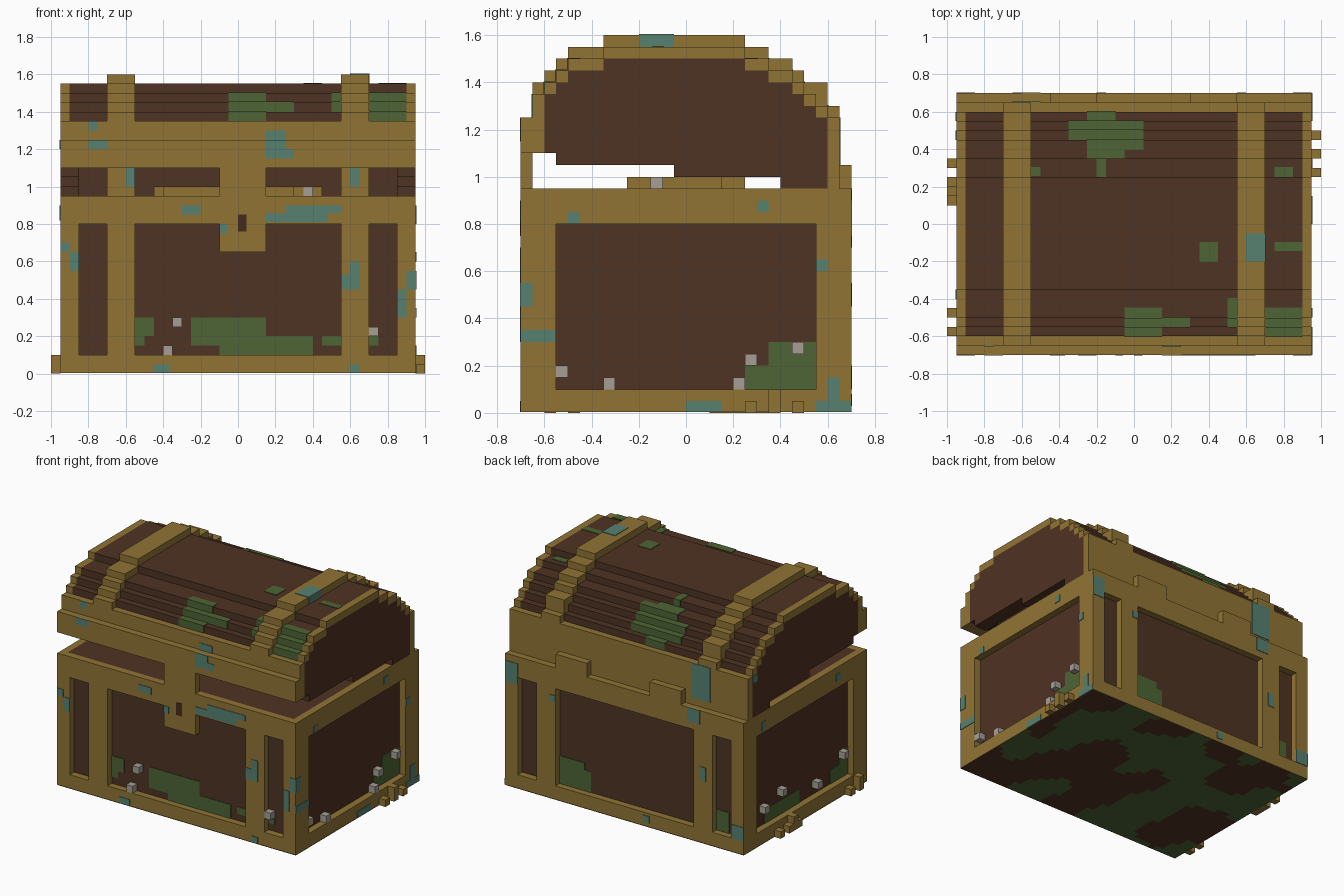
import bpy, bmesh
from mathutils import Vector, noise

cube = bpy.data.objects.get("Cube")
if cube:
    bpy.data.objects.remove(cube, do_unlink=True)


def material(name, rgb):
    m = bpy.data.materials.new(name)
    m.use_nodes = True
    color = (*rgb, 1)
    m.diffuse_color = color
    bsdf = m.node_tree.nodes["Principled BSDF"]
    bsdf.inputs["Base Color"].default_value = color
    bsdf.inputs["Roughness"].default_value = 0.9
    return m


GOLD = material("old gold", (.285, .175, .035))
WOOD = material("dark wood", (.078, .033, .017))
MOSS = material("moss green", (.074, .13, .035))
TEAL = material("teal patina", (.093, .22, .165))
STONE = material("pale grey", (.38, .345, .3))
HOLE = material("keyhole dark", (.06, .025, .012))


def finish(name, bm, *mats):
    bmesh.ops.recalc_face_normals(bm, faces=bm.faces)
    mesh = bpy.data.meshes.new(name)
    bm.to_mesh(mesh)
    bm.free()
    for m in mats:
        mesh.materials.append(m)
    ob = bpy.data.objects.new(name, mesh)
    bpy.context.collection.objects.link(ob)
    return ob


def boxes(name, items, mat):
    """One object from boxes given as (x0, x1, y0, y1, z0, z1)."""
    bm = bmesh.new()
    for x0, x1, y0, y1, z0, z1 in items:
        geo = bmesh.ops.create_cube(bm, size=1)
        for v in geo["verts"]:
            v.co = Vector(((x0 + x1) / 2 + v.co.x * (x1 - x0),
                           (y0 + y1) / 2 + v.co.y * (y1 - y0),
                           (z0 + z1) / 2 + v.co.z * (z1 - z0)))
    return finish(name, bm, mat)


def extrude(name, outline, x0, x1, mat):
    """Extrude a (y, z) outline along x."""
    bm = bmesh.new()
    face = bm.faces.new([bm.verts.new((x0, y, z)) for y, z in outline])
    top = bmesh.ops.extrude_face_region(bm, geom=[face])["geom"]
    for v in top:
        if isinstance(v, bmesh.types.BMVert):
            v.co.x = x1
    return finish(name, bm, mat)


def stairs(ys, zs):
    return [(y, z) for a, b, z in zip(ys, ys[1:], zs) for y in (a, b)]


def mirror_x(b):
    return (-b[1], -b[0], *b[2:])


def mirror_y(b):
    return (b[0], b[1], -b[3], -b[2], b[4], b[5])


# Chest body: wood core and gold frame
LOW = .003
boxes("body_core", [(-.9, .9, -.65, .65, LOW, .95)], WOOD)
front = [(-.95, .95, -.7, -.65, LOW, .1), (-.95, .95, -.7, -.65, .8, .95)]
for a, b in ((.85, .95), (.55, .7)):
    post = (a, b, -.7, -.65, .1, .8)
    front += [post, mirror_x(post)]
boxes("front_frame", front, GOLD)
boxes("back_frame", [mirror_y(b) for b in front], GOLD)
side = [(.9, .95, -.65, .65, LOW, .1), (.9, .95, -.65, .65, .8, .95),
        (.9, .95, -.65, -.55, .1, .8), (.9, .95, .55, .65, .1, .8)]
boxes("right_frame", side, GOLD)
boxes("left_frame", [mirror_x(b) for b in side], GOLD)

# Mossy underside in small square cells
bm = bmesh.new()
bmesh.ops.create_grid(bm, x_segments=38, y_segments=28, size=1)
for v in bm.verts:
    v.co.x *= .95
    v.co.y *= .7
for f in bm.faces:
    c = f.calc_center_median()
    f.material_index = int(noise.noise(Vector((c.x * 3.2, c.y * 3.2, .4))) > -.02)
floor = finish("underside", bm, WOOD, MOSS)
floor.data.flip_normals()

# Lid: stepped wooden shell, hollow inside
wood_y = [-.6, -.55, -.5, -.35, .25, .35, .45, .5, .55, .6]
wood_z = [1.4, 1.45, 1.5, 1.55, 1.5, 1.45, 1.4, 1.35, 1.3]
outer = stairs(wood_y, wood_z)
inner = stairs([-.5, -.4, .25, .35, .45, .5], [1.4, 1.45, 1.4, 1.35, 1.25])
extrude("lid_shell", [(-.6, 1.1)] + outer + [(.6, .95), (.5, .95)]
        + inner[::-1] + [(-.5, 1.1)], -.9, .9, WOOD)

# Lid ends with stepped lower edge, edged by a gold arch
panel = [(y, z - .05) for y, z in outer]
lower = stairs([-.6, -.55, -.05, .4, .6], [1.1, 1.05, 1, .95])
for s, word in ((1, "right"), (-1, "left")):
    extrude(f"lid_{word}_end", panel + lower[::-1], s * .85, s * .95, WOOD)
    extrude(f"lid_{word}_arch", outer + panel[::-1], s * .9, s * .95, GOLD)

# Gold straps over the lid
strap = stairs([-.65, -.6, -.55, -.5, -.35, .25, .35, .45, .5, .6, .65],
               [1.4, 1.45, 1.5, 1.55, 1.6, 1.55, 1.5, 1.45, 1.4, 1.3])
strap_in = [(.6, 1.2), (.3, 1.46), (-.4, 1.46), (-.6, 1.3)]
for s, word in ((1, "right"), (-1, "left")):
    extrude(f"{word}_strap", [(-.65, 1.3)] + strap + [(.65, 1.2)] + strap_in,
            s * .55, s * .7, GOLD)
liner = (.55, .7, .49, .5, .95, 1.2)
boxes("strap_liners", [liner, mirror_x(liner)], GOLD)

# Gold bands, hinges, lock
boxes("lid_bands", [(-.95, .95, -.65, -.6, 1.1, 1.35),
                    (-.95, .95, -.7, -.65, 1.1, 1.25),
                    (-.95, .95, .6, .65, .95, 1.25)], GOLD)
boxes("hinges", [(.3, .55, .65, .7, .95, 1.05),
                 (-.45, -.2, .65, .7, .95, 1.05)], GOLD)
boxes("lock_hasp", [(-.1, .15, -.7, -.65, .65, 1.1)], GOLD)
boxes("keyhole", [(0, .045, -.704, -.7, .76, .85)], HOLE)

# Coins inside and spilled beside the chest
boxes("coin_heap", [(-.4, .3, -.25, -.15, .95, 1), (-.45, .35, -.15, -.1, .95, 1),
                    (-.45, .45, -.1, .15, .95, 1), (-.3, .35, .15, .25, .95, 1)], GOLD)
spill = [(1, .25, .05), (1, .35, .1), (1, .45, .05), (-1, .3, .05), (-1, .2, .05),
         (-1, .15, .1), (-1, .1, .05), (-1, -.5, .05), (-1, -.6, .1)]
boxes("spilled_coins", [(min(s * .95, s), max(s * .95, s), y, y + .05, 0, h)
                        for s, y, h in spill], GOLD)

# Barnacles on the panels
c = .05
barnacles = [(x, x + c, -.7, -.65, z, z + c)
             for x, z in ((-.35, .25), (-.4, .1), (.7, .2))]
barnacles += [(.9, .95, y, y + c, z, z + c) for y, z in
              ((-.55, .15), (-.35, .1), (.2, .1), (.25, .2), (.45, .25))]
barnacles += [(-.95, -.9, y, y + c, z, z + c) for y, z in
              ((.4, .2), (.2, .25), (-.2, .15), (-.5, .25))]
barnacles.append((.35, .4, -.15, -.1, .95, 1))
boxes("barnacles", barnacles, STONE)

# Thin stains
T = .004


def on_y(y, rects):
    return [(a, b, y - T, y + T, max(p, LOW), q) for a, b, p, q in rects]


def on_x(x, rects):
    return [(x - T, x + T, a, b, max(p, LOW), q) for a, b, p, q in rects]


def on_roof(rects):
    """Wrap each (x0, x1, y0, y1) patch over the lid steps."""
    return [(x0, x1, max(a, y0) - T, min(b, y1) + T, h - .05, h + T)
            for x0, x1, y0, y1 in rects
            for a, b, h in zip(wood_y, wood_y[1:], wood_z)
            if min(b, y1) - max(a, y0) > .01]


moss = on_y(-.65, [(-.55, -.45, .2, .3), (-.55, -.5, .15, .2), (-.25, .15, .15, .3),
                   (-.1, .4, .1, .2), (.45, .55, .15, .2), (.7, .75, .15, .2)])
moss += on_y(.65, [(.3, .55, .1, .25), (.35, .55, .25, .3), (-.8, -.7, .1, .25)])
moss += on_x(.9, [(.35, .55, .1, .3), (.25, .35, .1, .2)])
moss += on_x(-.9, [(0, .4, .1, .2), (-.55, -.35, .1, .2), (-.55, -.45, .2, .3)])
moss += on_roof([(-.05, .15, -.6, -.45), (.15, .3, -.55, -.5), (.5, .55, -.55, -.4),
                 (.7, .9, -.6, -.45), (-.25, -.1, .55, .6), (-.35, .05, .45, .55),
                 (-.25, .05, .4, .45), (-.25, -.05, .35, .4), (-.2, -.15, .25, .35),
                 (-.55, -.5, .26, .3), (.75, .85, .25, .3), (.35, .45, -.2, -.1),
                 (.75, .9, -.14, -.1)])
boxes("moss_patches", moss, MOSS)

teal = on_y(-.7, [(-.95, -.9, .65, .7), (-.9, -.85, .55, .65), (-.3, -.2, .85, .9),
                  (-.1, -.06, .75, .8), (.15, .48, .81, .86), (.25, .55, .86, .9),
                  (.55, .6, .45, .53), (.6, .65, .45, .6), (.9, .95, .45, .55),
                  (.85, .9, .3, .45), (-.45, -.37, 0, .05), (.6, .65, 0, .05),
                  (.15, .25, 1.2, 1.25), (.15, .3, 1.15, 1.2), (-.8, -.7, 1.2, 1.25)])
teal += on_y(-.65, [(.15, .25, 1.25, 1.3), (-.8, -.75, 1.3, 1.35)])
teal += on_y(.49, [(-.6, -.55, 1, 1.1), (.6, .65, 1, 1.1)])
teal += on_y(.65, [(-.65, -.5, 1, 1.25)])
teal += on_y(.7, [(.85, .95, .75, .9), (.55, .6, .7, .75), (-.65, -.6, .45, .55),
                  (-.95, -.85, .1, .2), (-.2, -.15, .03, .08), (-.6, -.5, .85, .95)])
teal += on_x(.95, [(-.5, -.45, .8, .85), (.3, .35, .85, .9), (-.7, -.65, .45, .55),
                   (-.7, -.55, .3, .35), (0, .15, 0, .05), (.55, .7, 0, .05),
                   (.6, .65, .05, .15), (.55, .6, .6, .65)])
teal += on_x(-.95, [(.45, .5, .82, .88), (-.4, -.35, .85, .9), (.55, .6, 1.2, 1.25)])
teal.append((.6, .7 + T, -.2, -.05, 1.55, 1.6 + T))
boxes("patina_patches", teal, TEAL)
